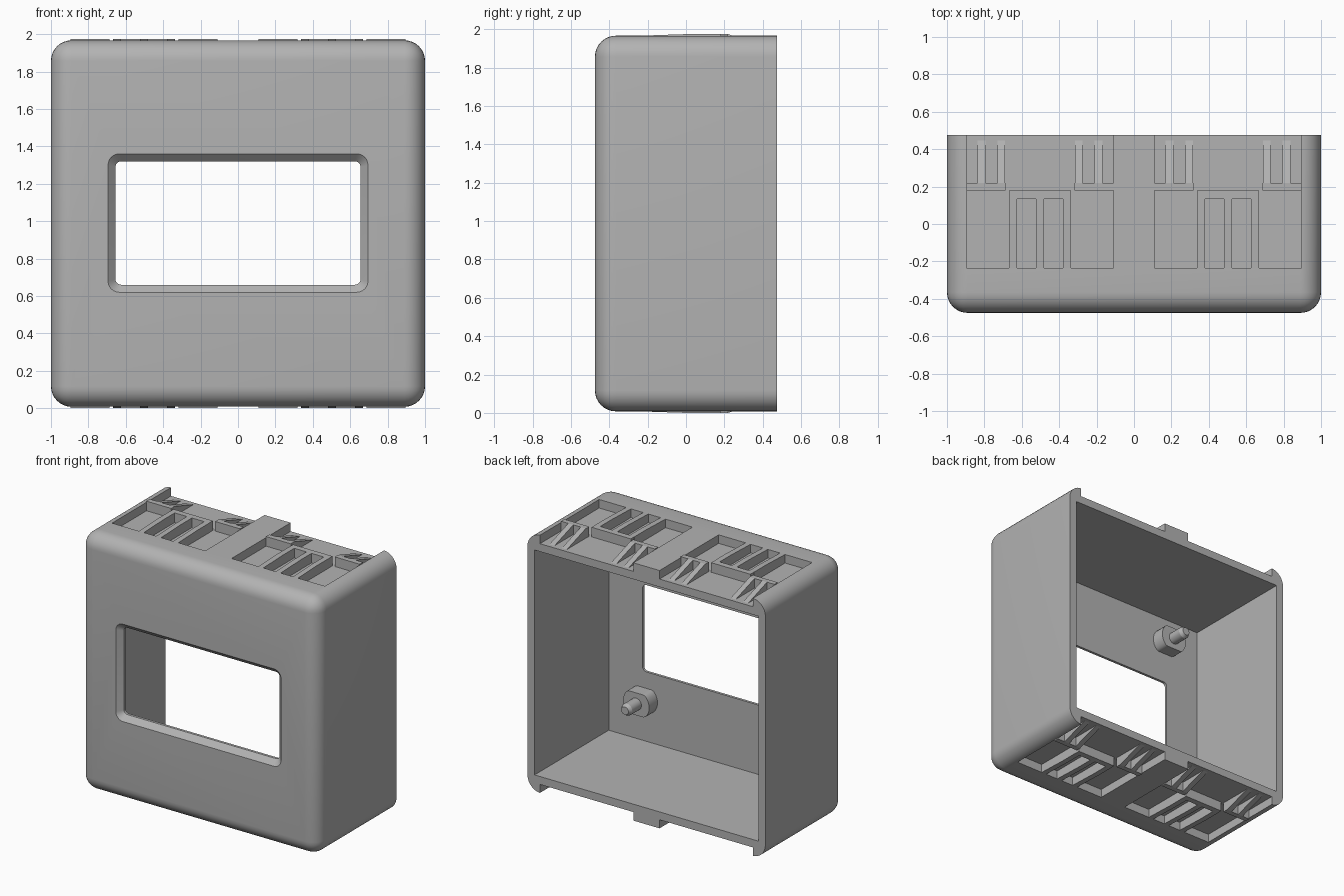
import bpy, bmesh, math
from mathutils import Matrix, Vector

if "Cube" in bpy.data.objects:
    bpy.data.objects.remove(bpy.data.objects["Cube"])

grey = bpy.data.materials.new("plain_grey")
grey.use_nodes = True
COLOUR = (0.45, 0.45, 0.45, 1)
grey.diffuse_color = COLOUR
grey.node_tree.nodes["Principled BSDF"].inputs["Base Color"].default_value = COLOUR

# Main dimensions
BACK, FRONT = 0.475, -0.475
LOW, HIGH = 0.008, 1.967
SIDE_WALL, DEEP_WALL, RECESS = 0.06, 0.125, 0.065
BUMP = 0.008
RIB_FRONT = -0.235


def finish(name, bm):
    bmesh.ops.recalc_face_normals(bm, faces=bm.faces)
    mesh = bpy.data.meshes.new(name)
    bm.to_mesh(mesh)
    bm.free()
    mesh.materials.append(grey)
    obj = bpy.data.objects.new(name, mesh)
    bpy.context.collection.objects.link(obj)
    return obj


def add_box(bm, lo, hi):
    lo, hi = Vector(lo), Vector(hi)
    mat = Matrix.Translation((lo + hi) / 2) @ Matrix.Diagonal((*(hi - lo), 1))
    return bmesh.ops.create_cube(bm, size=1, matrix=mat)["verts"]


def add_prism(bm, profile, x0, x1):
    """Extrude a (y, z) profile along x."""
    ends = [[bm.verts.new((x, y, z)) for y, z in profile] for x in (x0, x1)]
    loft(bm, ends)


def loft(bm, rings):
    bm.faces.new(rings[0])
    bm.faces.new(rings[-1])
    for a, b in zip(rings, rings[1:]):
        for i in range(len(a)):
            j = (i + 1) % len(a)
            bm.faces.new((a[i], a[j], b[j], b[i]))


def activate(obj):
    bpy.ops.object.select_all(action="DESELECT")
    obj.select_set(True)
    bpy.context.view_layer.objects.active = obj


def cut(obj, cutter):
    cutter.hide_render = True
    mod = obj.modifiers.new("cut", "BOOLEAN")
    mod.operation, mod.solver, mod.object = "DIFFERENCE", "EXACT", cutter
    activate(obj)
    bpy.ops.object.modifier_apply(modifier=mod.name)
    bpy.data.objects.remove(cutter)


def smooth(obj):
    activate(obj)
    bpy.ops.object.shade_smooth_by_angle(angle=math.radians(30))


# Housing: rounded everywhere except around the open back
bm = bmesh.new()
add_box(bm, (-1, FRONT, LOW), (1, BACK, HIGH))
edges = [e for e in bm.edges if any(v.co.y < 0 for v in e.verts)]
bmesh.ops.bevel(bm, geom=edges, offset=0.11, segments=8, profile=0.5, affect="EDGES")
housing = finish("housing", bm)

# Hollow interior
bm = bmesh.new()
inner = 1 - SIDE_WALL
add_box(bm, (-inner, FRONT + SIDE_WALL, LOW + DEEP_WALL), (inner, BACK + 0.2, HIGH - DEEP_WALL))
cut(housing, finish("interior_cutter", bm))

# Window with a chamfered surround
def window_ring(bm, y, half_w, half_h, r):
    ring = []
    for k, (sx, sz) in enumerate([(1, 1), (-1, 1), (-1, -1), (1, -1)]):
        for i in range(7):
            a = (k + i / 6) * math.pi / 2
            ring.append(bm.verts.new((sx * (half_w - r) + r * math.cos(a), y,
                                      0.99 + sz * (half_h - r) + r * math.sin(a))))
    return ring


bm = bmesh.new()
loft(bm, [window_ring(bm, FRONT - 0.1, 0.695, 0.37, 0.06),
          window_ring(bm, FRONT, 0.695, 0.37, 0.06),
          window_ring(bm, FRONT + 0.04, 0.655, 0.33, 0.03),
          window_ring(bm, FRONT + 0.2, 0.655, 0.33, 0.03)])
cut(housing, finish("window_cutter", bm))

# Two recesses in the top and two in the bottom, open to the back
bm = bmesh.new()
for side in (-1, 1):
    xs = sorted((side * 0.11, side * 0.895))
    for z0, z1 in ((LOW - 0.1, LOW + RECESS), (HIGH - RECESS, HIGH + 0.1)):
        add_box(bm, (xs[0], RIB_FRONT, z0), (xs[1], BACK + 0.1, z1))
cut(housing, finish("recess_cutter", bm))
smooth(housing)


# Raised ribs on each recess floor
def make_ribs(name, centre, surface, out):
    bm = bmesh.new()
    floor = surface - out * (RECESS + 0.003)
    top = surface + out * BUMP
    slot_front = [(RIB_FRONT - 0.003, floor), (RIB_FRONT - 0.003, surface),
                  (0, top), (0.14, top), (0.14, floor)]
    wedge = [(0.2, floor), (0.2, top), (0.22, top), (0.447, surface - out * RECESS), (0.447, floor)]

    def bar(x0, x1, y0, y1):
        zs = sorted((floor, top))
        add_box(bm, (centre + x0, y0, zs[0]), (centre + x1, y1, zs[1]))

    # Three-pronged front rib
    bar(-0.165, 0.165, 0.135, 0.18)
    for x in (-0.145, 0, 0.145):
        add_prism(bm, slot_front, centre + x - 0.021, centre + x + 0.021)
    # Rear cross ribs with sloping wedges
    for s in (-1, 1):
        bar(*sorted((s * 0.185, s * 0.394)), 0.18, 0.22)
        for x in (0.207, 0.312):
            add_prism(bm, wedge, centre + s * x - 0.021, centre + s * x + 0.021)
    finish(name, bm)


for label, centre in (("left", 0.5025), ("right", -0.5025)):
    make_ribs("top_ribs_" + label, centre, HIGH, 1)
    make_ribs("bottom_ribs_" + label, centre, LOW, -1)


# Mounting posts on the inside of the front wall
def add_cone(bm, x, z, y0, y1, r0, r1):
    mat = Matrix.Translation((x, (y0 + y1) / 2, z)) @ Matrix.Rotation(-math.pi / 2, 4, "X")
    return bmesh.ops.create_cone(bm, cap_ends=True, segments=32, radius1=r0, radius2=r1,
                                 depth=y1 - y0, matrix=mat)["verts"]


wall = FRONT + SIDE_WALL
for row, z in (("lower", 0.45), ("upper", 1.64)):
    for label, x in (("left", 0.64), ("right", -0.64)):
        bm = bmesh.new()
        for v in add_cone(bm, x, z, wall - 0.01, wall + 0.1, 0.11, 0.11):
            v.co.z = max(z - 0.085, min(z + 0.085, v.co.z))
        add_cone(bm, x, z, wall + 0.09, wall + 0.21, 0.045, 0.045)
        add_cone(bm, x, z, wall + 0.21, wall + 0.235, 0.045, 0.03)
        smooth(finish(f"{row}_post_{label}", bm))
